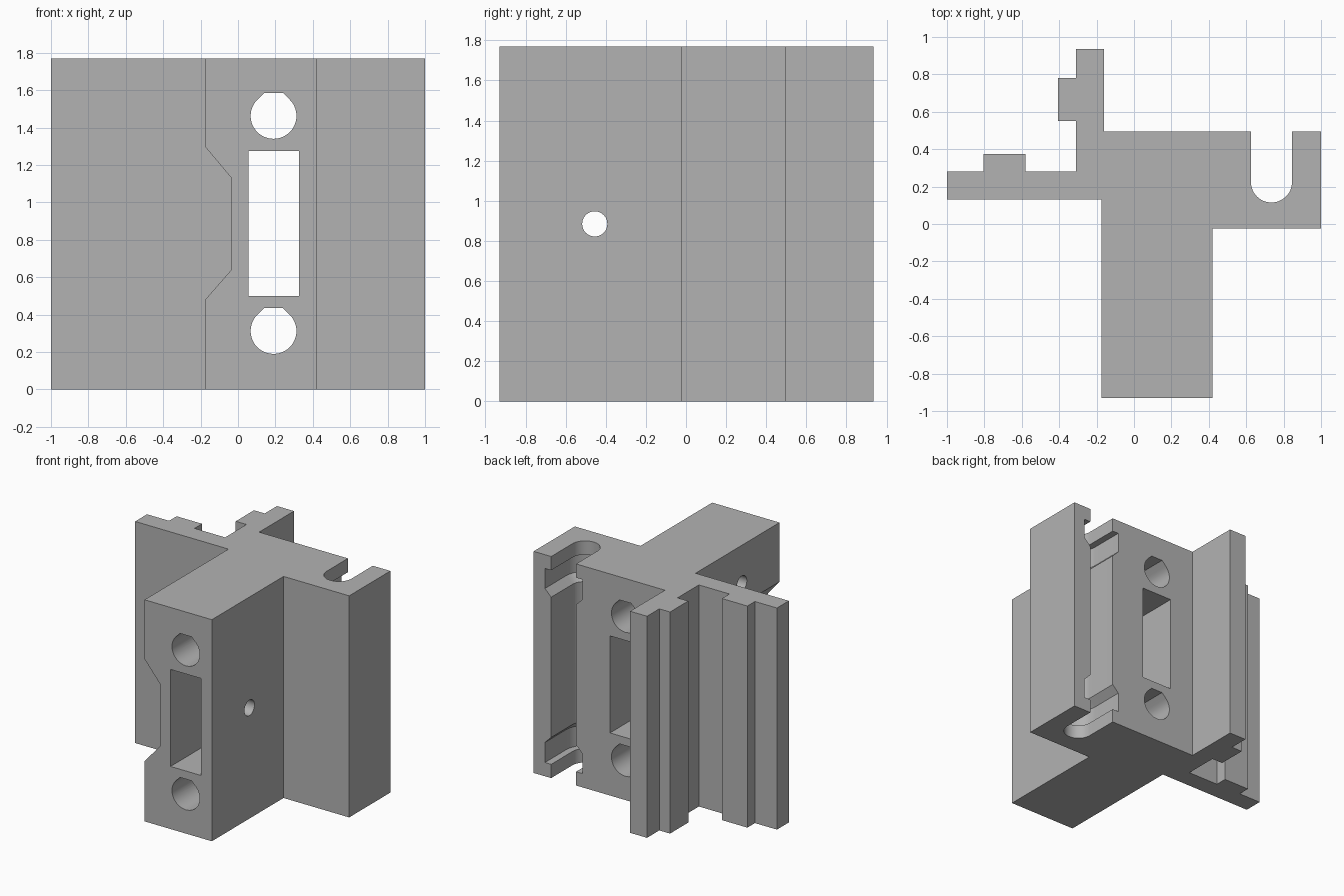
import bpy, bmesh, math
from mathutils import Vector

if "Cube" in bpy.data.objects:
    bpy.data.objects.remove(bpy.data.objects["Cube"], do_unlink=True)

H = 1.77
MID = H / 2

grey = bpy.data.materials.new("plain grey")
grey.use_nodes = True
colour = (0.45, 0.45, 0.45, 1)
grey.diffuse_color = colour
grey.node_tree.nodes["Principled BSDF"].inputs["Base Color"].default_value = colour


def loft(name, sections):
    """Solid through matching rings of points, capped at both ends."""
    bm = bmesh.new()
    rings = [[bm.verts.new(p) for p in ring] for ring in sections]
    n = len(rings[0])
    for a, b in zip(rings, rings[1:]):
        for i in range(n):
            j = (i + 1) % n
            bm.faces.new((a[i], a[j], b[j], b[i]))
    bm.faces.new(rings[0])
    bm.faces.new(rings[-1])
    bmesh.ops.recalc_face_normals(bm, faces=bm.faces)
    mesh = bpy.data.meshes.new(name)
    bm.to_mesh(mesh)
    bm.free()
    mesh.materials.append(grey)
    obj = bpy.data.objects.new(name, mesh)
    bpy.context.collection.objects.link(obj)
    return obj


def prism_y(name, outline, y0, y1):
    return loft(name, [[(x, y, z) for x, z in outline] for y in (y0, y1)])


def arc(cx, cy, r, start, end, steps):
    span = [math.radians(start + (end - start) * i / steps) for i in range(steps + 1)]
    return [(cx + r * math.cos(a), cy + r * math.sin(a)) for a in span]


def slot(r, y_open):
    """Round-bottomed slot outline, open towards the back."""
    cx, cy = 0.735, 0.225
    return [(cx + r, y_open)] + arc(cx, cy, r, 0, -180, 24) + [(cx - r, y_open)]


# Main extruded body
profile = [(-1, .13), (-.175, .13), (-.175, -.93), (.42, -.93), (.42, -.025),
           (1, -.025), (1, .495)] + slot(.11, .495) + [
           (-.16, .495), (-.16, .935), (-.31, .935), (-.31, .78), (-.405, .78),
           (-.405, .55), (-.31, .55), (-.31, .28), (-.58, .28), (-.58, .375),
           (-.805, .375), (-.805, .28), (-1, .28)]
body = loft("bracket_body", [[(x, y, z) for x, y in profile] for z in (0, H)])


def cut(cutter):
    cutter.hide_render = True
    mod = body.modifiers.new("cut", "BOOLEAN")
    mod.operation = "DIFFERENCE"
    mod.solver = "EXACT"
    mod.object = cutter
    bpy.context.view_layer.objects.active = body
    bpy.ops.object.modifier_apply(modifier=mod.name)
    bpy.data.objects.remove(cutter, do_unlink=True)


def bore_x(name, z, x0, x1):
    ring = arc(-.455, z, .063, 0, 345, 23)
    cut(loft(name, [[(x, y, h) for y, h in ring] for x in (x0, x1)]))


# Rectangular window right through the block
cut(prism_y("window_cutter", [(.055, .5), (.325, .5), (.325, 1.275), (.055, 1.275)], -1.1, .7))

# Chamfered relief on the side of the block
cut(prism_y("relief_cutter", [(-.3, .48), (-.175, .48), (-.035, .64), (-.035, 1.13),
                              (-.175, 1.297), (-.3, 1.297)], -1.1, .13))

# Rod holes with a flattened peak, and their side screw holes
for z in (.3125, 1.4625):
    r = .1225
    flat = r * (math.sqrt(2) - 1)
    outline = arc(.19, z, r, 135, 405, 36) + [(.19 + flat, z + r), (.19 - flat, z + r)]
    cut(prism_y("rod_hole_cutter", outline, -1.1, .7))
    bore_x("side_screw_cutter", z, -.4, .19)

# Central screw hole across the block
bore_x("cross_screw_cutter", MID, -.4, .6)

# Wider tapered pockets near both ends of the back slot
for flip in (False, True):
    rings = []
    for z, r in ((.11, .165), (.27, .165), (.332, .103)):
        h = H - z if flip else z
        rings.append([(x, y, h) for x, y in slot(r, .7)])
    cut(loft("pocket_cutter", rings))

# Keep flats crisp and bores smooth
bpy.ops.object.select_all(action="DESELECT")
body.select_set(True)
bpy.context.view_layer.objects.active = body
bpy.ops.object.shade_smooth_by_angle(angle=math.radians(30))
